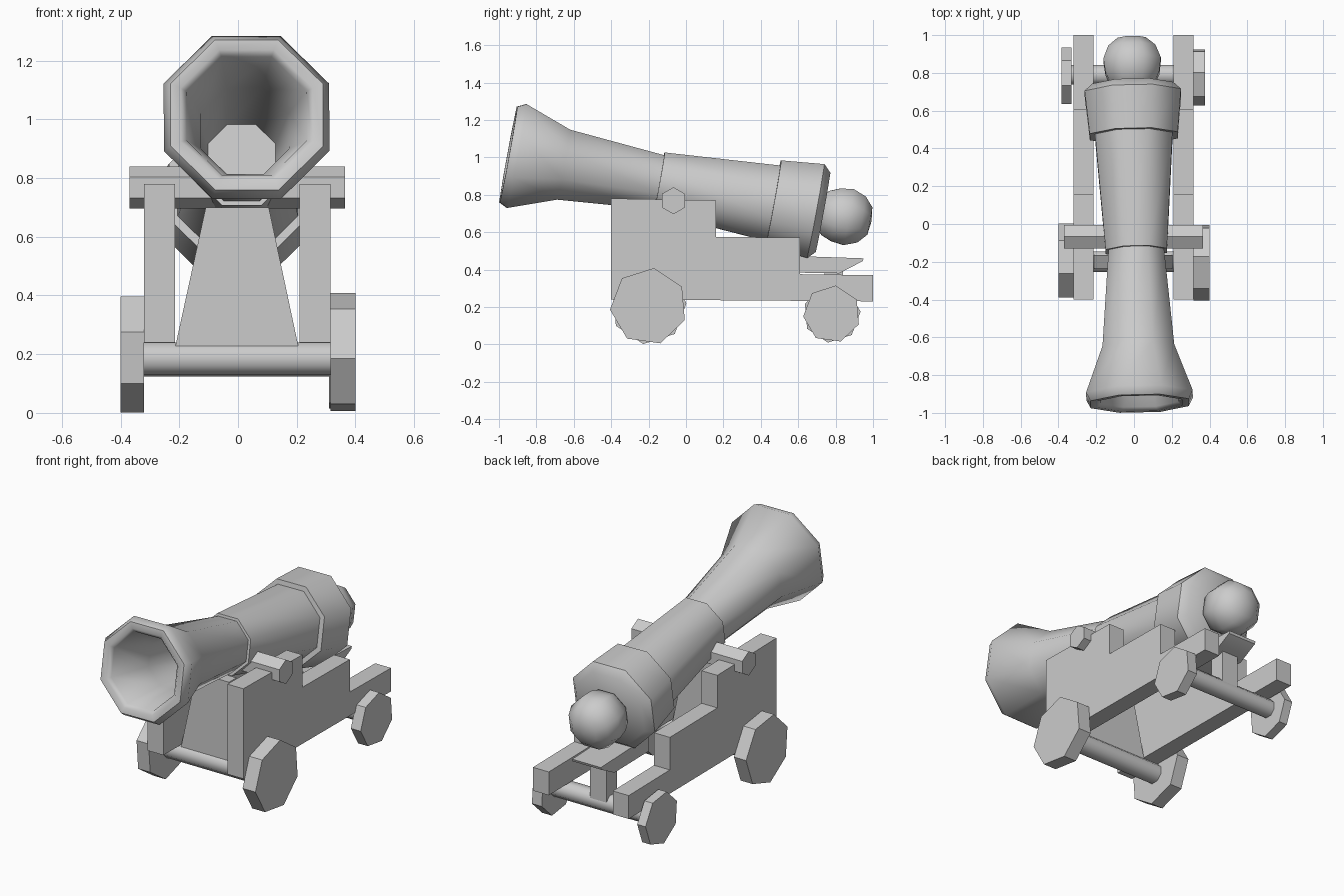
import bpy, bmesh, math
from mathutils import Vector, Matrix

if "Cube" in bpy.data.objects:
    bpy.data.objects.remove(bpy.data.objects["Cube"])


def finish(name, bm, angle=50):
    bmesh.ops.remove_doubles(bm, verts=bm.verts, dist=1e-5)
    bmesh.ops.recalc_face_normals(bm, faces=bm.faces)
    me = bpy.data.meshes.new(name)
    bm.to_mesh(me)
    bm.free()
    ob = bpy.data.objects.new(name, me)
    bpy.context.collection.objects.link(ob)
    bpy.ops.object.select_all(action='DESELECT')
    ob.select_set(True)
    bpy.context.view_layer.objects.active = ob
    bpy.ops.object.shade_smooth_by_angle(angle=math.radians(angle))
    return ob


def lathe(name, profile, origin, axis, sides, phase=0.0):
    """Revolve (distance along axis, radius) points in a few flat sides."""
    rot = Vector(axis).to_track_quat('Z', 'Y').to_matrix().to_4x4()
    m = Matrix.Translation(origin) @ rot
    bm = bmesh.new()
    rings = []
    for s, r in profile:
        ring = []
        for i in range(sides):
            a = math.radians(phase) + math.tau * i / sides
            ring.append(bm.verts.new(m @ Vector((r * math.cos(a), r * math.sin(a), s))))
        rings.append(ring)
    for a, b in zip(rings, rings[1:]):
        for i in range(sides):
            j = (i + 1) % sides
            bm.faces.new((a[i], a[j], b[j], b[i]))
    return finish(name, bm)


def rod(name, x0, x1, y, z, r, sides, phase):
    length = x1 - x0
    return lathe(name, [(0, 0), (0, r), (length, r), (length, 0)],
                 (x0, y, z), (1, 0, 0), sides, phase)


def slab(name, outline, a, b, plane):
    """Extrude an outline: 'yz' along x, 'xz' along y."""
    def put(p, d):
        return (d, p[0], p[1]) if plane == 'yz' else (p[0], d, p[1])
    bm = bmesh.new()
    front = [bm.verts.new(put(p, a)) for p in outline]
    back = [bm.verts.new(put(p, b)) for p in outline]
    bm.faces.new(front)
    bm.faces.new(back)
    n = len(outline)
    for i in range(n):
        j = (i + 1) % n
        bm.faces.new((front[i], front[j], back[j], back[i]))
    return finish(name, bm, 30)


# Octagonal gun on a tilted, slightly turned axis; radii given across flats
muzzle = Vector((0.03, -0.95, 1.015))
aim = Vector((-0.04, 1.82, -0.335)).normalized()
k = 1 / math.cos(math.pi / 8)


def gun_part(name, pts):
    return lathe(name, [(s, r * k) for s, r in pts], muzzle, aim, 8, 22.5)


gun_part("barrel", [
    (0.80, 0), (0.80, 0.115), (0.30, 0.15), (0.02, 0.205), (0.0, 0.225),
    (0.0, 0.26), (0.045, 0.282), (0.30, 0.19), (0.82, 0.147),
    (0.82, 0.162), (1.44, 0.205), (1.44, 0.233), (1.67, 0.255),
    (1.71, 0.215), (1.71, 0)])
gun_part("breech_knob", [
    (1.69, 0), (1.69, 0.085), (1.725, 0.12), (1.78, 0.143), (1.85, 0.152),
    (1.92, 0.125), (1.965, 0.075), (1.975, 0)])

# Stepped carriage cheeks
cheek = [(-0.40, 0.24), (-0.40, 0.78), (0.16, 0.77), (0.16, 0.575),
         (0.61, 0.57), (0.61, 0.375), (1.0, 0.37), (1.0, 0.23)]
for side, a, b in (("left", -0.32, -0.215), ("right", 0.21, 0.315)):
    slab("cheek_" + side, cheek, a, b, 'yz')

# Trunnion and axles
rod("trunnion", -0.37, 0.365, -0.067, 0.768, 0.072, 6, 90)
rod("front_axle", -0.325, 0.325, -0.2, 0.185, 0.06, 8, 22.5)
rod("rear_axle", -0.34, 0.32, 0.79, 0.175, 0.055, 8, 22.5)

# Rough seven-sided wheels
for name, x0, x1, y, z, r, phase in (
        ("front_wheel_right", 0.315, 0.40, -0.2, 0.203, 0.207, 82),
        ("front_wheel_left", -0.40, -0.32, -0.2, 0.203, 0.203, 262),
        ("rear_wheel_right", 0.31, 0.375, 0.78, 0.162, 0.154, 82),
        ("rear_wheel_left", -0.385, -0.33, 0.78, 0.162, 0.154, 262)):
    rod(name, x0, x1, y, z, r, 7, phase)

# Tapered transom standing on the front axle
slab("front_transom", [(-0.215, 0.22), (0.207, 0.22), (0.105, 0.70), (-0.11, 0.70)],
     -0.235, -0.165, 'xz')

# Elevating wedge and its post above the rear axle
slab("wedge", [(0.50, 0.385), (0.50, 0.475), (0.95, 0.46), (0.945, 0.445), (0.82, 0.38)],
     -0.10, 0.09, 'yz')
slab("wedge_post", [(-0.06, 0.19), (0.05, 0.19), (0.05, 0.40), (-0.06, 0.40)],
     0.74, 0.84, 'xz')
